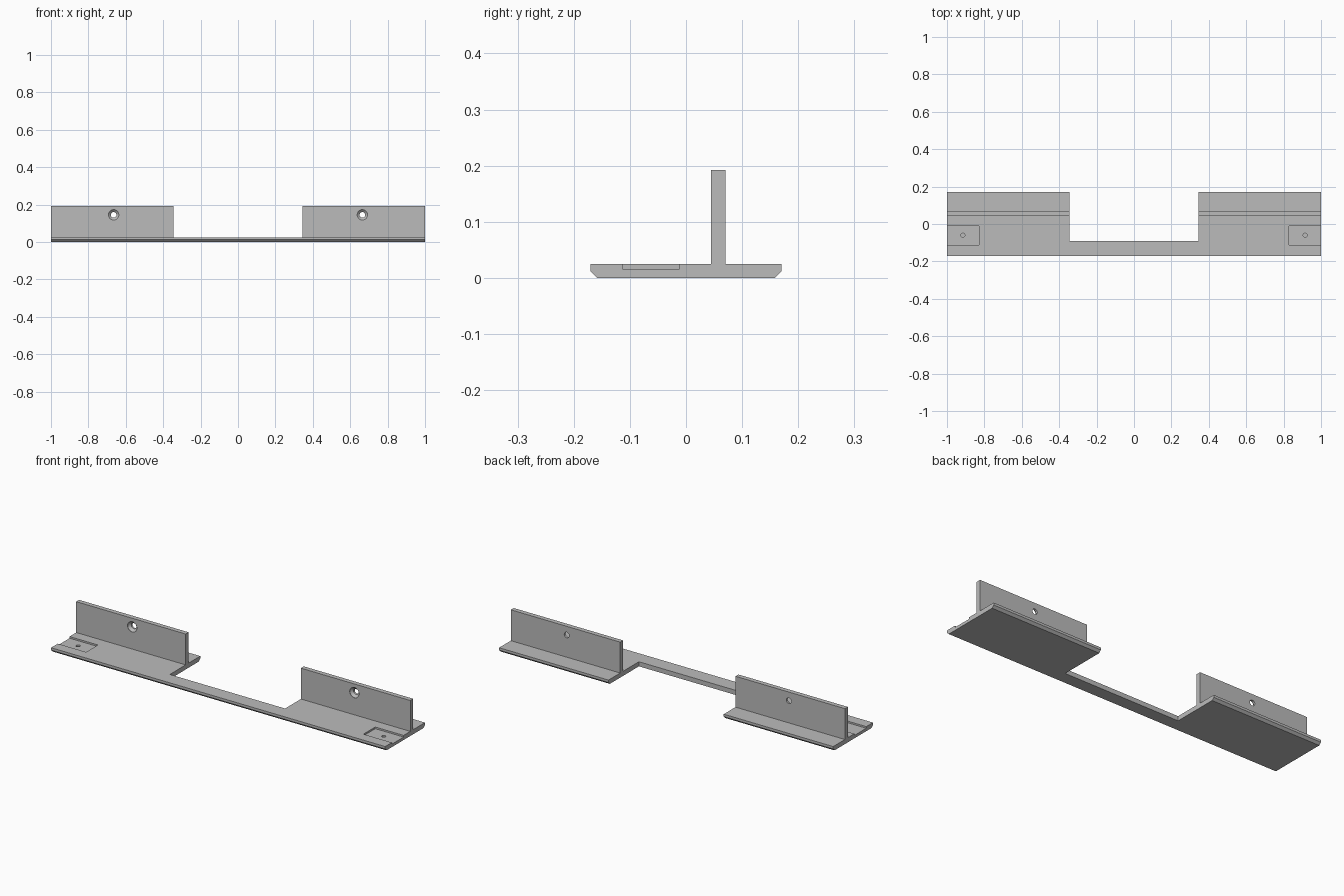
import bpy
import bmesh
from math import pi
from mathutils import Vector

old = bpy.data.objects.get("Cube")
if old:
    bpy.data.objects.remove(old)

grey = bpy.data.materials.new("plain_grey")
grey.use_nodes = True
colour = (0.5, 0.5, 0.5, 1)
grey.diffuse_color = colour
grey.node_tree.nodes["Principled BSDF"].inputs["Base Color"].default_value = colour

PLATE_TOP = 0.025
WALL_FRONT, WALL_BACK, WALL_TOP = 0.045, 0.07, 0.192
HALF_DEPTH, CHAMFER = 0.17, 0.012
NOTCH_HALF, NOTCH_FRONT = 0.345, -0.09


def new_object(name, bm):
    bmesh.ops.recalc_face_normals(bm, faces=bm.faces)
    mesh = bpy.data.meshes.new(name)
    bm.to_mesh(mesh)
    bm.free()
    mesh.materials.append(grey)
    obj = bpy.data.objects.new(name, mesh)
    bpy.context.collection.objects.link(obj)
    return obj


def box(name, low, high):
    low, high = Vector(low), Vector(high)
    bm = bmesh.new()
    bmesh.ops.create_cube(bm, size=1)
    for v in bm.verts:
        v.co = (low + high) / 2 + v.co * (high - low)
    return new_object(name, bm)


def lathe_cutter(name, profile, centre, axis):
    """Spin (radius, distance) points around an axis through the centre."""
    bm = bmesh.new()
    axis = Vector(axis)
    side = axis.orthogonal().normalized()
    centre = Vector(centre)
    verts = [bm.verts.new(centre + side * r + axis * d) for r, d in profile]
    edges = [bm.edges.new(pair) for pair in zip(verts, verts[1:])]
    bmesh.ops.spin(bm, geom=verts + edges, cent=centre, axis=axis,
                   angle=2 * pi, steps=32, use_merge=True)
    bmesh.ops.remove_doubles(bm, verts=bm.verts, dist=1e-5)
    return new_object(name, bm)


def cut(target, cutter):
    mod = target.modifiers.new("cut", "BOOLEAN")
    mod.operation = "DIFFERENCE"
    mod.solver = "EXACT"
    mod.object = cutter
    bpy.context.view_layer.objects.active = target
    bpy.ops.object.modifier_apply(modifier=mod.name)
    bpy.data.objects.remove(cutter)


# Flanged plate with an upright wall, extruded along its length
outline = [(-HALF_DEPTH + CHAMFER, 0), (HALF_DEPTH - CHAMFER, 0),
           (HALF_DEPTH, CHAMFER), (HALF_DEPTH, PLATE_TOP),
           (WALL_BACK, PLATE_TOP), (WALL_BACK, WALL_TOP),
           (WALL_FRONT, WALL_TOP), (WALL_FRONT, PLATE_TOP),
           (-HALF_DEPTH, PLATE_TOP), (-HALF_DEPTH, CHAMFER)]
bm = bmesh.new()
face = bm.faces.new([bm.verts.new((-1, y, z)) for y, z in outline])
extruded = bmesh.ops.extrude_face_region(bm, geom=[face])["geom"]
bmesh.ops.translate(bm, vec=(2, 0, 0),
                    verts=[g for g in extruded if isinstance(g, bmesh.types.BMVert)])
bracket = new_object("mounting_bracket", bm)

# Middle notch leaves a narrow front strip between the two walls
cut(bracket, box("notch_cutter", (-NOTCH_HALF, NOTCH_FRONT, -0.1), (NOTCH_HALF, 0.3, 0.3)))

for side in (-1, 1):
    # Shallow pocket open at the outer end
    xs = sorted((side * 0.83, side * 1.1))
    cut(bracket, box("pocket_cutter", (xs[0], -0.113, 0.016), (xs[1], -0.012, 0.1)))
    # Small blind hole in the pocket floor
    cut(bracket, lathe_cutter("pin_cutter", [(0, 0.004), (0.011, 0.004), (0.011, 0.05), (0, 0.05)],
                              (side * 0.915, -0.06, 0), (0, 0, 1)))
    # Countersunk screw hole through the wall
    cut(bracket, lathe_cutter("screw_cutter",
                              [(0, -0.02), (0.028, -0.02), (0.028, 0.002),
                               (0.015, 0.014), (0.015, 0.05), (0, 0.05)],
                              (side * 0.665, WALL_FRONT, 0.145), (0, 1, 0)))

# Smooth the hole walls and keep every corner sharp
bpy.ops.object.select_all(action="DESELECT")
bracket.select_set(True)
bpy.context.view_layer.objects.active = bracket
bpy.ops.object.shade_smooth_by_angle(angle=pi / 6)
